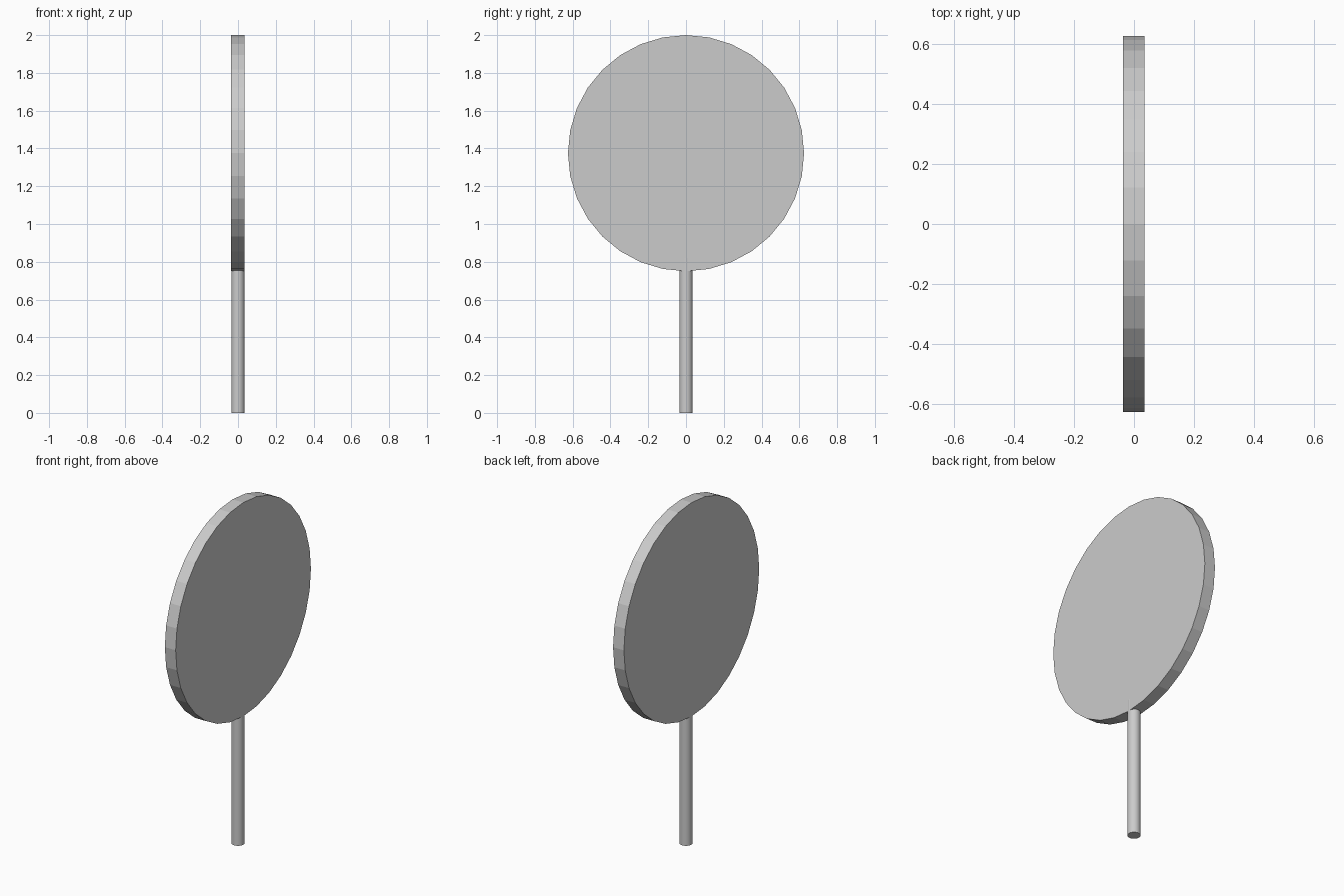
import bpy
import math

if "Cube" in bpy.data.objects:
    bpy.data.objects.remove(bpy.data.objects["Cube"])


def cylinder(name, radius, depth, location, rotation=(0, 0, 0)):
    bpy.ops.mesh.primitive_cylinder_add(
        vertices=32, radius=radius, depth=depth, location=location, rotation=rotation)
    obj = bpy.context.object
    obj.name = name
    bpy.ops.object.transform_apply(location=True, rotation=True, scale=True)
    return obj


# Round flat-faceted disc, facing sideways, with a corner at the very top
cylinder("disc", 0.625, 0.07, (-0.0008, 0, 1.375), (0, math.pi / 2, 0))

# Thin stick running up into the disc
STICK_TOP = 0.82
cylinder("stick", 0.035, STICK_TOP, (0, 0, STICK_TOP / 2))
bpy.ops.object.shade_smooth_by_angle(angle=math.radians(30))
